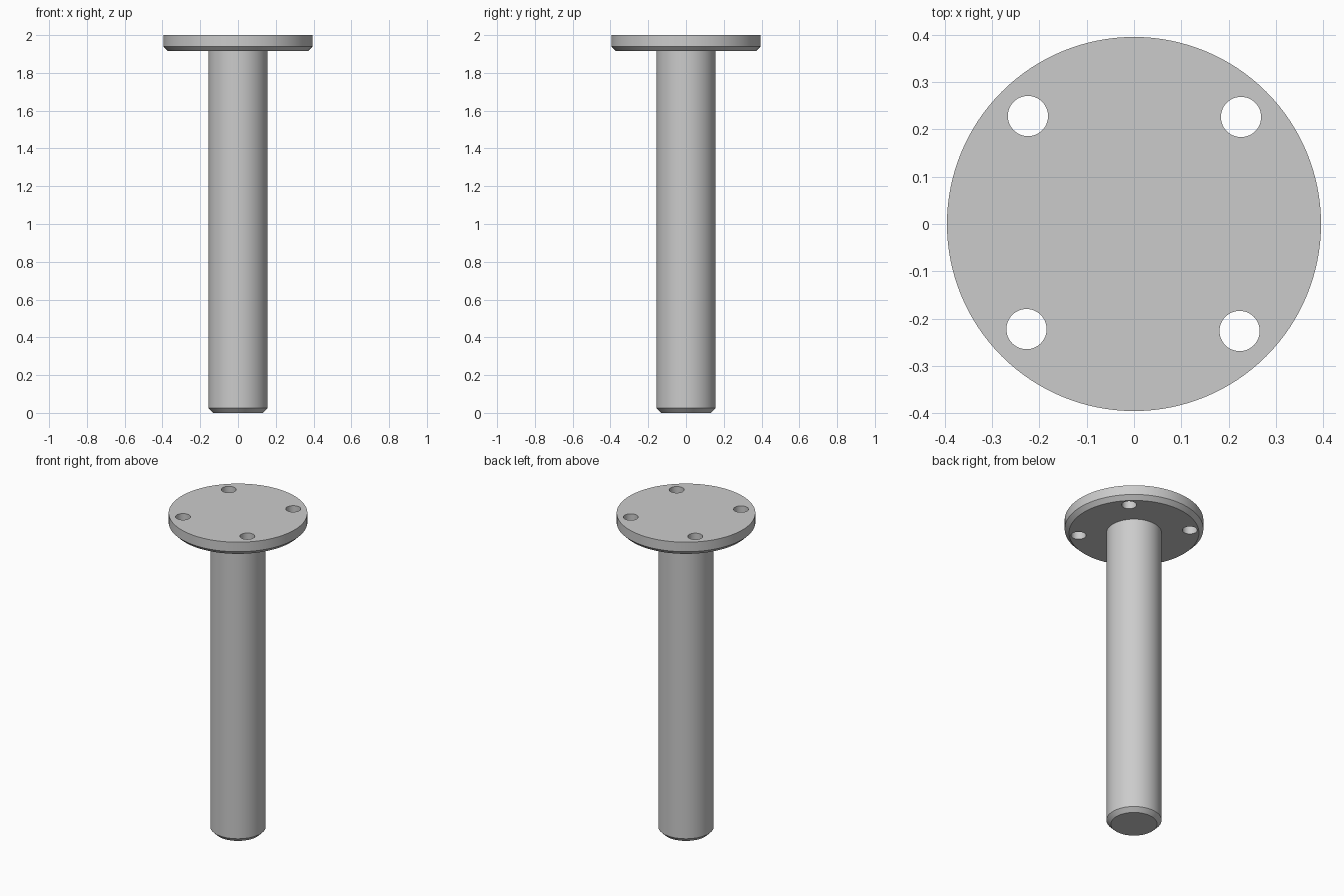
import bpy, bmesh, math

cube = bpy.data.objects.get("Cube")
if cube:
    bpy.data.objects.remove(cube)

grey = bpy.data.materials.new("plain grey")
grey.use_nodes = True
colour = (0.6, 0.6, 0.6, 1)
grey.diffuse_color = colour
grey.node_tree.nodes["Principled BSDF"].inputs["Base Color"].default_value = colour


def turned(name, profile, segments, location=(0, 0, 0)):
    """Solid of revolution about z from (radius, height) points, bottom to top."""
    bm = bmesh.new()
    rings = []
    for r, z in profile:
        angles = [2 * math.pi * i / segments for i in range(segments)]
        rings.append([bm.verts.new((r * math.cos(a), r * math.sin(a), z)) for a in angles])
    for low, high in zip(rings, rings[1:]):
        for i in range(segments):
            j = (i + 1) % segments
            bm.faces.new((low[i], low[j], high[j], high[i]))
    bm.faces.new(rings[0][::-1])
    bm.faces.new(rings[-1])
    mesh = bpy.data.meshes.new(name)
    bm.to_mesh(mesh)
    bm.free()
    mesh.materials.append(grey)
    obj = bpy.data.objects.new(name, mesh)
    obj.location = location
    bpy.context.collection.objects.link(obj)
    return obj


PLATE_BOTTOM = 1.915
CHAMFER = 0.025

# Round post with a chamfered foot
post_r = 0.157
post = turned("post", [(post_r - CHAMFER, 0), (post_r, CHAMFER), (post_r, PLATE_BOTTOM + 0.01)], 96)

# Mounting plate with a chamfered lower rim
plate_r = 0.395
plate = turned("mounting_plate", [(plate_r - CHAMFER, PLATE_BOTTOM),
                                  (plate_r, PLATE_BOTTOM + CHAMFER), (plate_r, 2)], 128)

# Four screw holes through the plate
for n, (x, y) in enumerate([(0.226, 0.226), (-0.224, 0.228), (-0.227, -0.222), (0.223, -0.226)]):
    cutter = turned(f"screw_hole_cutter_{n + 1}", [(0.0425, -0.2), (0.0425, 0.2)], 48, (x, y, 2))
    cutter.hide_render = True
    cutter.hide_set(True)
    hole = plate.modifiers.new("screw_hole", "BOOLEAN")
    hole.operation = "DIFFERENCE"
    hole.solver = "EXACT"
    hole.object = cutter

# Bake the holes, then smooth the round walls while keeping rims sharp
bpy.ops.object.select_all(action="DESELECT")
bpy.context.view_layer.objects.active = plate
plate.select_set(True)
for name in [m.name for m in plate.modifiers]:
    bpy.ops.object.modifier_apply(modifier=name)
post.select_set(True)
bpy.ops.object.shade_smooth_by_angle(angle=math.radians(30))
for obj in [o for o in bpy.data.objects if o.name.startswith("screw_hole_cutter")]:
    bpy.data.objects.remove(obj)
